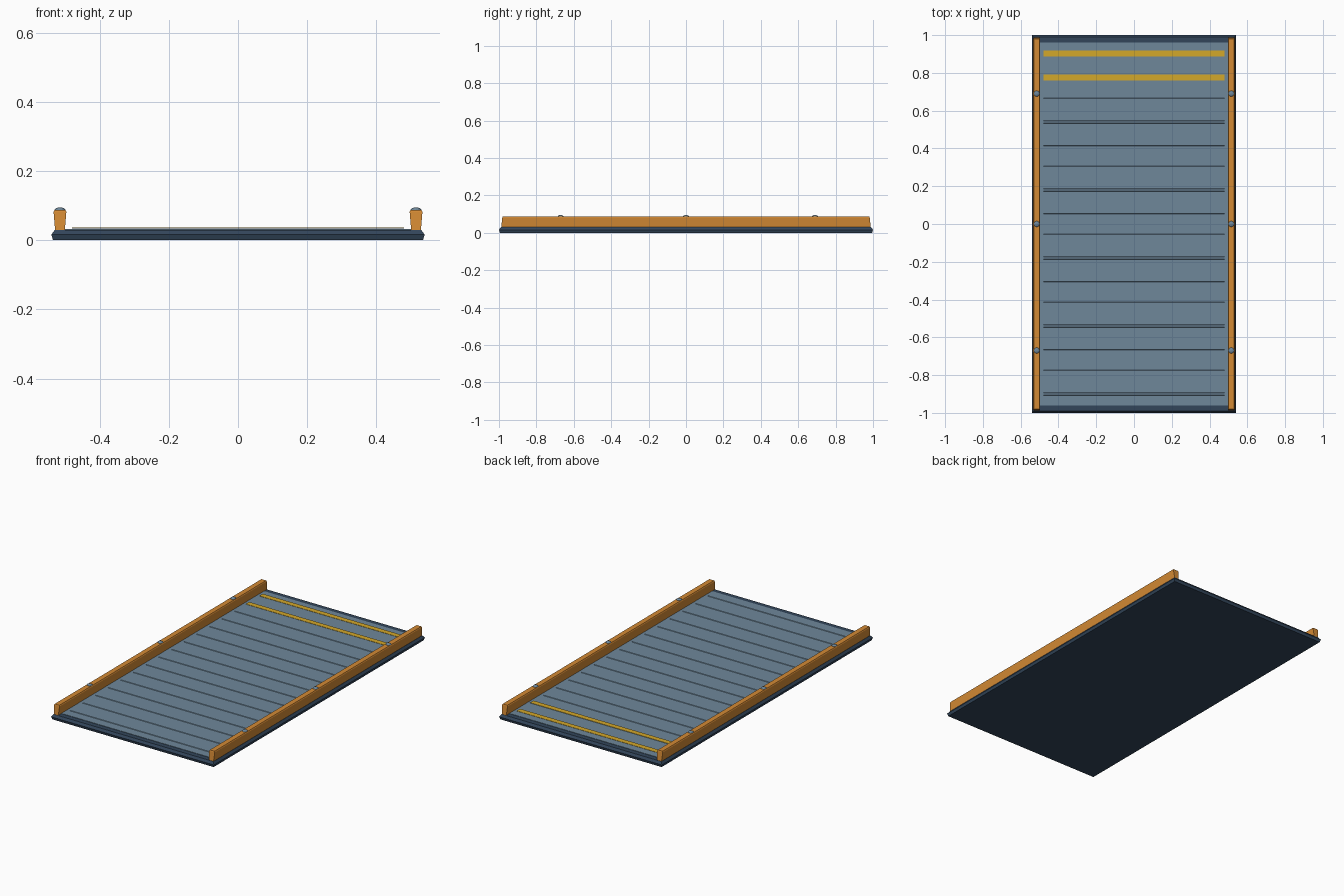
import bpy, bmesh, math

if "Cube" in bpy.data.objects:
    bpy.data.objects.remove(bpy.data.objects["Cube"])


def mat(name, rgb):
    m = bpy.data.materials.new(name)
    lin = [((c / 255 + 0.055) / 1.055) ** 2.4 for c in rgb]
    m.diffuse_color = (*lin, 1)
    m.use_nodes = True
    m.node_tree.nodes["Principled BSDF"].inputs["Base Color"].default_value = m.diffuse_color
    return m


NAVY = mat("dark navy", (50, 69, 90))
STEEL = mat("steel blue", (110, 135, 154))
ORANGE = mat("orange", (212, 138, 52))
YELLOW = mat("yellow", (212, 168, 42))


def finish(bm, name, material):
    bmesh.ops.recalc_face_normals(bm, faces=bm.faces)
    me = bpy.data.meshes.new(name)
    bm.to_mesh(me)
    bm.free()
    me.materials.append(material)
    ob = bpy.data.objects.new(name, me)
    bpy.context.collection.objects.link(ob)
    return ob


def loft(name, material, cx, cy, rings):
    """Stack of rectangles (half x, half y, z) joined into a closed solid."""
    bm = bmesh.new()
    loops = [[bm.verts.new((cx + sx * hx, cy + sy * hy, z))
              for sx, sy in ((-1, -1), (1, -1), (1, 1), (-1, 1))]
             for hx, hy, z in rings]
    bm.faces.new(loops[0])
    bm.faces.new(loops[-1])
    for a, b in zip(loops, loops[1:]):
        for i in range(4):
            j = (i + 1) % 4
            bm.faces.new((a[i], a[j], b[j], b[i]))
    return finish(bm, name, material)


# Base slab with chamfered rim
loft("base", NAVY, 0, 0, [(0.535, 0.995, 0), (0.54, 1.0, 0.016), (0.53, 0.99, 0.03)])

# Walking surface
loft("deck_panel", STEEL, 0, 0, [(0.5, 0.96, 0.028), (0.5, 0.96, 0.032)])

# Low grip ribs across the deck
for i in range(16):
    y = -0.9 + i * 0.12
    loft("grip_rib", STEEL, 0, y, [(0.48, 0.008, 0.031), (0.48, 0.005, 0.0345)])

# Warning stripes at the rear end
for y in (0.775, 0.903):
    loft("warning_stripe", YELLOW, 0, y, [(0.48, 0.016, 0.0352), (0.48, 0.016, 0.0368)])

# Side rails flaring slightly upward, each with three domed bolts
for s in (-1, 1):
    loft("side_rail", ORANGE, s * 0.515, 0,
         [(0.014, 0.988, 0.029), (0.0185, 0.982, 0.082), (0.0155, 0.980, 0.088)])
    for y in (-0.67, 0, 0.69):
        bm = bmesh.new()
        bmesh.ops.create_uvsphere(bm, u_segments=12, v_segments=8, radius=1)
        for v in bm.verts:
            v.co = (s * 0.515 + v.co.x * 0.016, y + v.co.y * 0.016, 0.087 + v.co.z * 0.008)
        finish(bm, "rail_bolt", STEEL)
